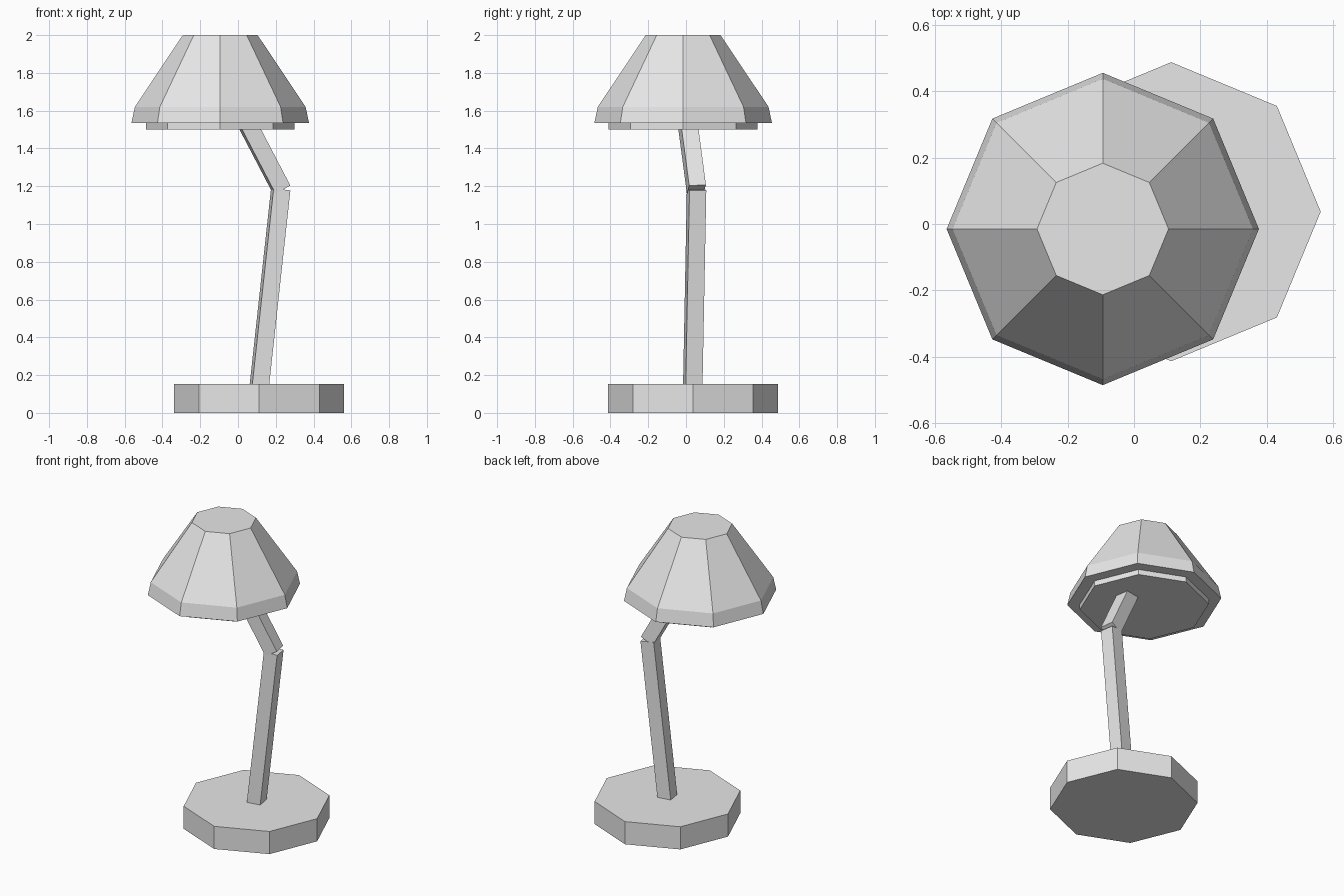
import bpy, bmesh, math
from mathutils import Vector, Matrix

cube = bpy.data.objects.get("Cube")
if cube:
    bpy.data.objects.remove(cube, do_unlink=True)

grey = bpy.data.materials.new("light_grey")
grey.use_nodes = True
grey.diffuse_color = (0.8, 0.8, 0.8, 1)
grey.node_tree.nodes["Principled BSDF"].inputs["Base Color"].default_value = (0.8, 0.8, 0.8, 1)


def finish(name, bm):
    bmesh.ops.recalc_face_normals(bm, faces=bm.faces)
    mesh = bpy.data.meshes.new(name)
    bm.to_mesh(mesh)
    bm.free()
    mesh.materials.append(grey)
    obj = bpy.data.objects.new(name, mesh)
    bpy.context.collection.objects.link(obj)
    return obj


def octagon_stack(name, centre, rings):
    """Closed eight-sided solid through (radius, height) rings."""
    bm = bmesh.new()
    loops = []
    for radius, z in rings:
        loops.append([bm.verts.new((centre[0] + radius * math.cos(k * math.pi / 4),
                                    centre[1] + radius * math.sin(k * math.pi / 4), z))
                      for k in range(8)])
    for low, high in zip(loops, loops[1:]):
        for k in range(8):
            n = (k + 1) % 8
            bm.faces.new((low[k], low[n], high[n], high[k]))
    bm.faces.new(loops[0][::-1])
    bm.faces.new(loops[-1])
    return finish(name, bm)


def arm(name, start, end, width, yaw):
    """Square bar between two points, turned by yaw about its length."""
    start, end = Vector(start), Vector(end)
    along = (end - start).normalized()
    side = Vector((-math.sin(yaw), math.cos(yaw), 0))
    side = (side - along * side.dot(along)).normalized()
    across = side.cross(along)
    frame = Matrix((across, side, along)).transposed().to_4x4()
    size = Matrix.Diagonal((width, width, (end - start).length, 1))
    bm = bmesh.new()
    bmesh.ops.create_cube(bm, size=1, matrix=Matrix.Translation((start + end) / 2) @ frame @ size)
    return finish(name, bm)


# Foot
base_centre = (0.112, 0.037)
octagon_stack("base", base_centre, [(0.45, 0), (0.45, 0.152)])

# Two-part stem with a bent elbow
turn = math.radians(9)
arm("lower_arm", (0.108, 0.035, 0.1), (0.226, 0.056, 1.183), 0.09, turn)
arm("upper_arm", (0.23, 0.055, 1.184), (0.013, 0.0, 1.6), 0.09, turn)

# Lamp shade and the disc under it
shade_centre = (-0.094, -0.015)
octagon_stack("shade", shade_centre, [(0.47, 1.535), (0.452, 1.62), (0.198, 2.0)])
octagon_stack("shade_disc", shade_centre, [(0.394, 1.5), (0.394, 1.54)])
